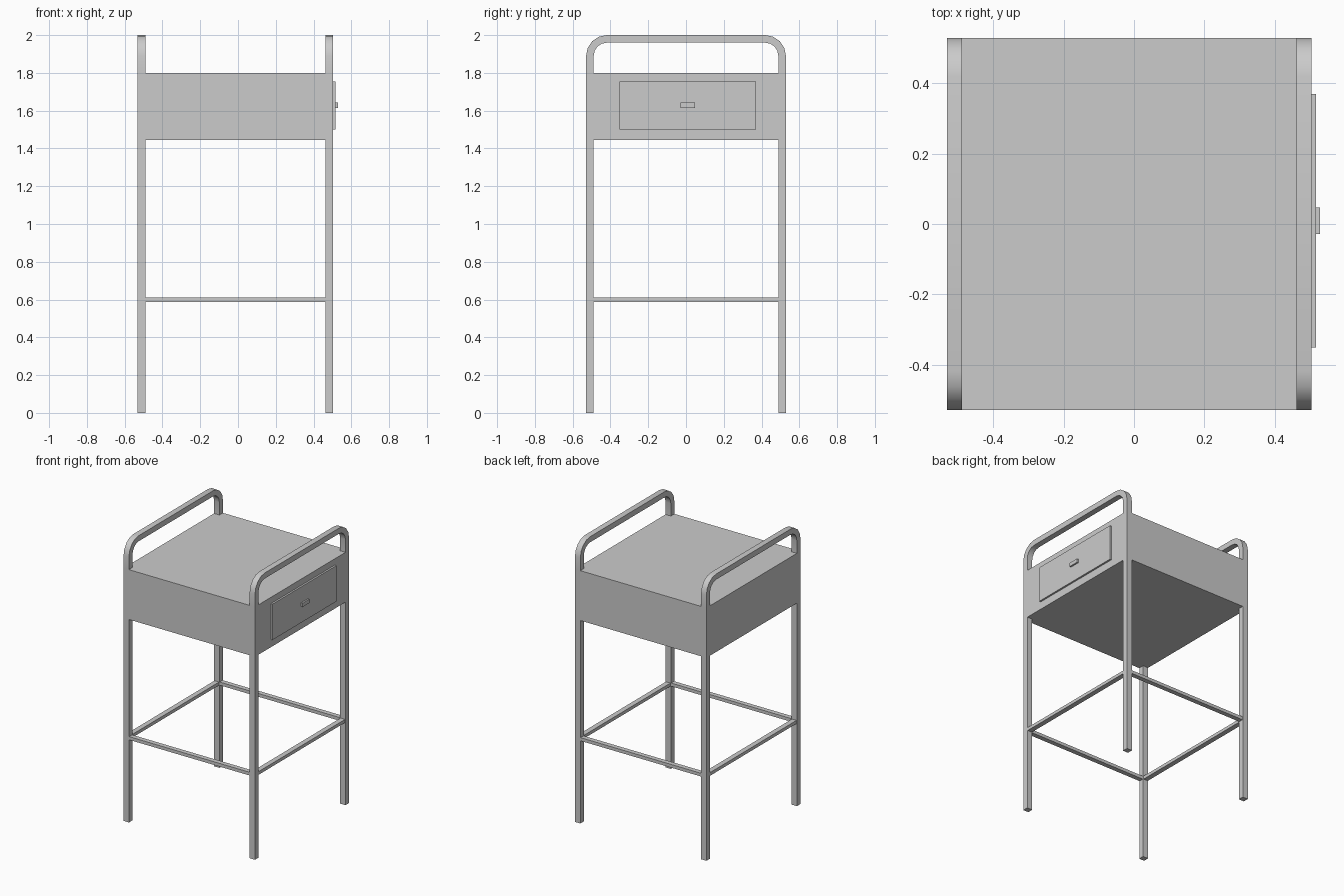
import bpy, bmesh, math

if "Cube" in bpy.data.objects:
    bpy.data.objects.remove(bpy.data.objects["Cube"])

X0, X1 = -0.531, 0.504      # cabinet extents
Y = 0.529
T = 0.042                   # tube thickness
ZB, ZT = 1.445, 1.80        # cabinet bottom and top


def box(name, x0, x1, y0, y1, z0, z1):
    bm = bmesh.new()
    bmesh.ops.create_cube(bm, size=1)
    for v in bm.verts:
        v.co.x = x0 + (v.co.x + 0.5) * (x1 - x0)
        v.co.y = y0 + (v.co.y + 0.5) * (y1 - y0)
        v.co.z = z0 + (v.co.z + 0.5) * (z1 - z0)
    return finish(name, bm)


def finish(name, bm):
    bmesh.ops.recalc_face_normals(bm, faces=bm.faces)
    me = bpy.data.meshes.new(name)
    bm.to_mesh(me)
    bm.free()
    ob = bpy.data.objects.new(name, me)
    bpy.context.collection.objects.link(ob)
    return ob


def arch(half, top, r, seg=4):
    """Inverted-U outline in the YZ plane with rounded corners."""
    pts = [(-half, ZT)]
    for cy, start in ((-half + r, math.pi), (half - r, math.pi / 2)):
        for i in range(seg + 1):
            a = start - math.pi / 2 * i / seg
            pts.append((cy + r * math.cos(a), top - r + r * math.sin(a)))
    return pts + [(half, ZT)]


def handle(name, x0, x1):
    bm = bmesh.new()
    outer, inner = arch(Y, 2.0, 0.11), arch(Y - 0.04, 1.96, 0.07)
    rings = [[bm.verts.new(c) for c in ((x0, *o), (x1, *o), (x1, *i), (x0, *i))]
             for o, i in zip(outer, inner)]
    for a, b in zip(rings, rings[1:]):
        for k in range(4):
            n = (k + 1) % 4
            bm.faces.new((a[k], a[n], b[n], b[k]))
    bm.faces.new(rings[0])
    bm.faces.new(rings[-1])
    ob = finish(name, bm)
    bpy.ops.object.select_all(action='DESELECT')
    ob.select_set(True)
    bpy.context.view_layer.objects.active = ob
    bpy.ops.object.shade_smooth_by_angle(angle=math.radians(35))


# Cabinet body
box("cabinet", X0, X1, -Y, Y, ZB, ZT)

# Legs, handles and side rungs
g = 0.003
for side, x in (("left", X0), ("right", X1 - T)):
    handle(side + "_handle", x, x + T)
    for end, y in (("front", -Y), ("back", Y - 0.04)):
        box(f"{end}_{side}_leg", x, x + T, y, y + 0.04, 0, ZB)
    box(side + "_rung", x + g, x + T - g, -Y + 0.04, Y - 0.04, 0.587, 0.61)

# Front and back rungs
for end, y in (("front", -Y), ("back", Y - 0.04)):
    box(end + "_rung", X0 + T, X1 - T, y + g, y + 0.04 - g, 0.587, 0.61)

# Drawer front and pull on the right side
box("drawer_front", X1, 0.517, -0.351, 0.37, 1.50, 1.755)
box("drawer_pull", 0.517, 0.529, -0.028, 0.047, 1.615, 1.642)
